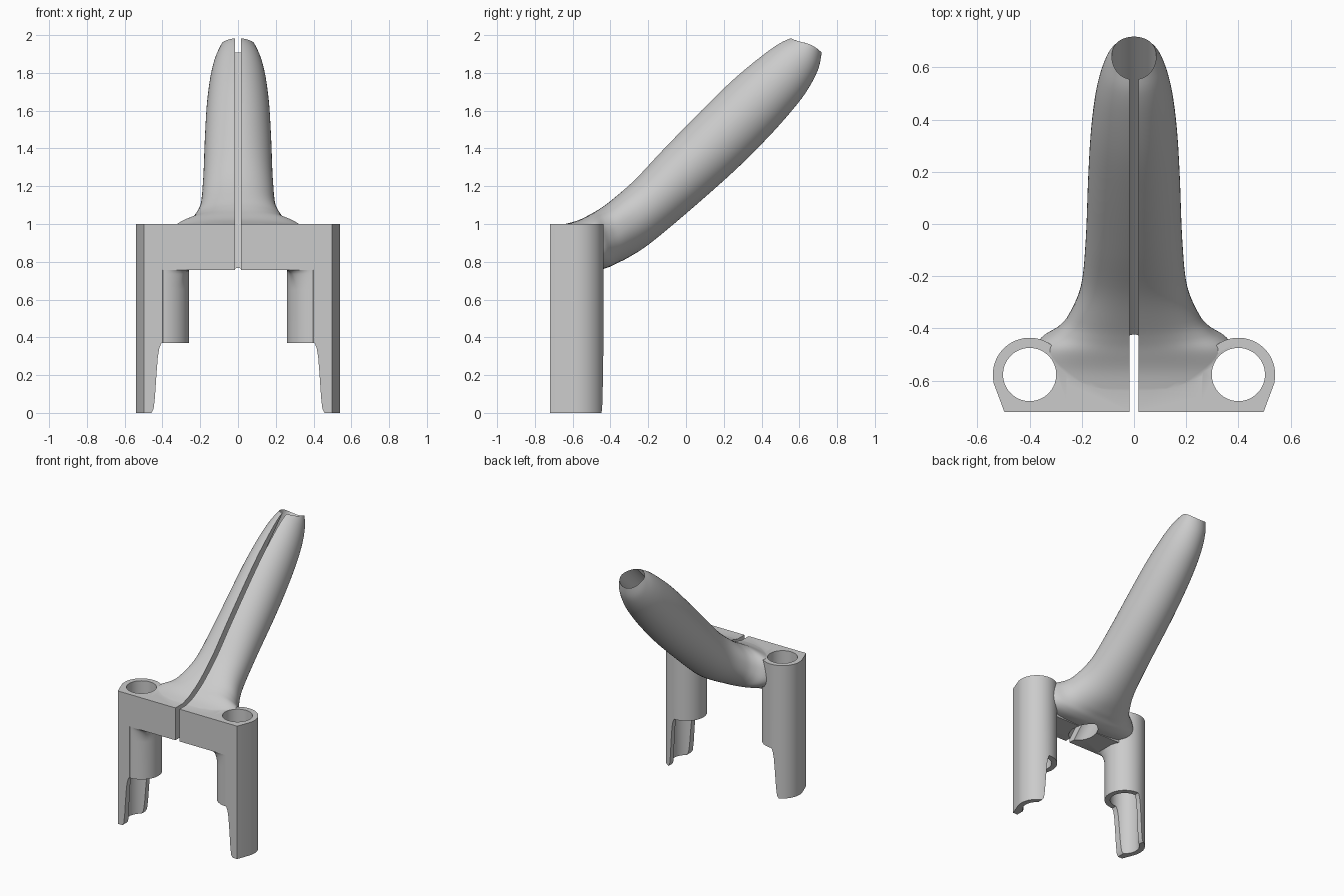
import bpy, bmesh, math
from mathutils import Vector

if "Cube" in bpy.data.objects:
    bpy.data.objects.remove(bpy.data.objects["Cube"], do_unlink=True)

grey = bpy.data.materials.new("light_grey")
grey.use_nodes = True
colour = (0.6, 0.6, 0.6, 1)
grey.diffuse_color = colour
grey.node_tree.nodes["Principled BSDF"].inputs["Base Color"].default_value = colour

TUBE_X, TUBE_Y, TUBE_R, BORE_R = 0.40, -0.577, 0.141, 0.102
FRONT, BRIDGE_Z, TOP = -0.72, 0.757, 1.0


def loft(name, rings):
    """Skin a list of equal-length closed rings and cap both ends."""
    bm = bmesh.new()
    rows = [[bm.verts.new(p) for p in ring] for ring in rings]
    n = len(rows[0])
    for a, b in zip(rows, rows[1:]):
        for i in range(n):
            bm.faces.new((a[i], a[(i + 1) % n], b[(i + 1) % n], b[i]))
    bm.faces.new(rows[0])
    bm.faces.new(rows[-1])
    bmesh.ops.recalc_face_normals(bm, faces=bm.faces)
    mesh = bpy.data.meshes.new(name)
    bm.to_mesh(mesh)
    bm.free()
    ob = bpy.data.objects.new(name, mesh)
    bpy.context.collection.objects.link(ob)
    mesh.materials.append(grey)
    return ob


def box(name, x0, x1, y0, y1, z0, z1):
    return loft(name, [[(x0, y0, z), (x1, y0, z), (x1, y1, z), (x0, y1, z)] for z in (z0, z1)])


def rod(name, start, end, radius, n=64):
    a, b = Vector(start), Vector(end)
    turn = (b - a).to_track_quat("Z", "Y")
    circle = [turn @ Vector((radius * math.cos(math.tau * i / n),
                             radius * math.sin(math.tau * i / n), 0)) for i in range(n)]
    return loft(name, [[c + p for c in circle] for p in (a, b)])


def combine(target, other, operation):
    mod = target.modifiers.new(operation, "BOOLEAN")
    mod.operation, mod.solver, mod.object = operation, "EXACT", other
    bpy.context.view_layer.objects.active = target
    bpy.ops.object.modifier_apply(modifier=mod.name)
    bpy.data.objects.remove(other, do_unlink=True)


def leg_ring(side, z, corner):
    """Tube plan with a flat outer front; corner squares off the inner front."""
    pts = [(TUBE_X, FRONT), (0.497, FRONT), (0.538, -0.61)]
    for i in range(49):
        a = math.radians(-5 + 274 * i / 48)
        c, s = math.cos(a), math.sin(a)
        reach = 1
        if c < 0 and s < 0:
            reach += corner * (1 / max(-c, -s) - 1)
        pts.append((TUBE_X + TUBE_R * c * reach, TUBE_Y + TUBE_R * s * reach))
    return [(side * x, y, z) for x, y in pts]


def leg(side):
    # round below, blended into the square bridge by a quarter fillet
    rings = [leg_ring(side, 0, 0)]
    for i in range(11):
        t = i / 10
        rings.append(leg_ring(side, 0.65 + t * (BRIDGE_Z - 0.65), 1 - math.sqrt(1 - t * t)))
    rings.append(leg_ring(side, TOP, 1))
    return loft("leg", rings)


def spline(rows, steps):
    """Smooth interpolation through rows of values."""
    rows = [Vector(r) for r in rows]
    out = []
    for i in range(len(rows) - 1):
        p0, p1 = rows[max(i - 1, 0)], rows[i]
        p2, p3 = rows[i + 1], rows[min(i + 2, len(rows) - 1)]
        for k in range(steps):
            t = k / steps
            out.append(0.5 * (2 * p1 + (p2 - p0) * t + (2 * p0 - 5 * p1 + 4 * p2 - p3) * t ** 2
                              + (3 * p1 - p0 - 3 * p2 + p3) * t ** 3))
    return out + [rows[-1]]


# Horn sections: top y, top z, bottom y, bottom z, half width
SECTIONS = [
    (-.66, .995, -.52, .76, .40), (-.57, 1.02, -.45, .76, .39),
    (-.50, 1.055, -.40, .775, .36), (-.45, 1.085, -.36, .795, .295),
    (-.39, 1.13, -.31, .82, .25), (-.27, 1.235, -.20, .89, .203),
    (-.12, 1.395, 0, 1.055, .185), (.08, 1.60, .26, 1.285, .176),
    (.25, 1.765, .44, 1.465, .166), (.40, 1.89, .56, 1.60, .15),
    (.50, 1.96, .64, 1.705, .13), (.57, 1.99, .70, 1.82, .104),
    (.60, 2.0, .72, 1.92, .08)]


def horn():
    rings, n = [], 64
    for ty, tz, by, bz, w in spline(SECTIONS, 5):
        power = 2 / (2 + 0.8 * min(1, max(0, (w - .18) / .2)))
        ring = []
        for i in range(n):
            a = math.tau * i / n
            c, s = math.cos(a), math.sin(a)
            x = math.copysign(abs(c) ** power, c) * w
            h = math.copysign(abs(s) ** power, s) / 2
            ring.append((x, (ty + by) / 2 + h * (ty - by), (tz + bz) / 2 + h * (tz - bz)))
        rings.append(ring)
    return loft("horn", rings)


# Join bridge, legs and horn
body = box("horn_bracket", -TUBE_X, TUBE_X, FRONT, -0.5, BRIDGE_Z, TOP)
for side in (-1, 1):
    combine(body, leg(side), "UNION")
combine(body, horn(), "UNION")

# Bore each leg and cut away its lower inner half
CUT = [(.2, -.1), (.46, -.1), (.458, 0), (.447, .02), (.44, .08), (.432, .2),
       (.424, .3), (.416, .345), (.405, .37), (.2, .37)]
for side in (-1, 1):
    combine(body, rod("bore", (side * TUBE_X, TUBE_Y, -.2), (side * TUBE_X, TUBE_Y, 1.2), BORE_R),
            "DIFFERENCE")
    combine(body, loft("leg_cut", [[(side * x, y, z) for x, z in CUT] for y in (-1, -.2)]),
            "DIFFERENCE")

# Sloping channel through the horn, with a narrow slot opening it upward
RISE = 1.31
combine(body, rod("channel", (0, -.95, RISE - .95), (0, 1, RISE + 1), 0.085), "DIFFERENCE")
SLOT = [(-.9, RISE - .9), (.9, RISE + .9), (.9, 2.4), (-.9, 2.4)]
combine(body, loft("slot", [[(x, y, z) for y, z in SLOT] for x in (-.017, .017)]), "DIFFERENCE")

bpy.ops.object.select_all(action="DESELECT")
body.select_set(True)
bpy.context.view_layer.objects.active = body
bpy.ops.object.shade_smooth_by_angle(angle=math.radians(32))
